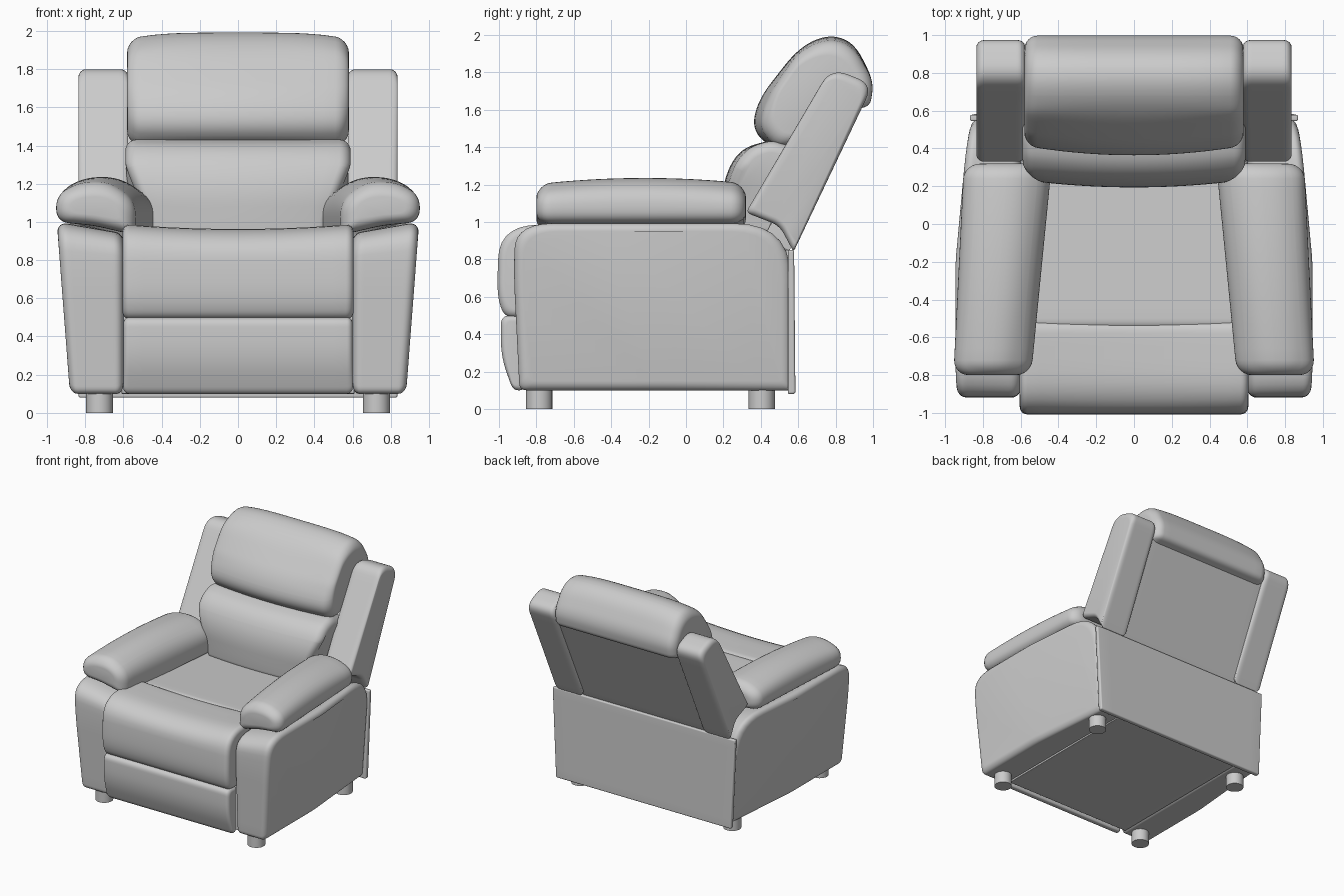
import bpy, bmesh, math
from mathutils import Vector

if "Cube" in bpy.data.objects:
    bpy.data.objects.remove(bpy.data.objects["Cube"])

leather = bpy.data.materials.new("grey leather")
leather.diffuse_color = (0.6, 0.6, 0.6, 1)
leather.use_nodes = True
leather.node_tree.nodes["Principled BSDF"].inputs["Base Color"].default_value = leather.diffuse_color


def rounded(corners):
    """Closed outline from (a, b, radius) corners, straight runs subdivided."""
    out, n = [], len(corners)
    for i in range(n):
        p = Vector(corners[i][:2])
        prev, nxt = Vector(corners[i - 1][:2]), Vector(corners[(i + 1) % n][:2])
        r = corners[i][2]
        ra, rb = min(r, (prev - p).length * 0.49), min(r, (nxt - p).length * 0.49)
        a, b = p + (prev - p).normalized() * ra, p + (nxt - p).normalized() * rb
        for k in range(8):
            t = k / 7
            out.append(a * (1 - t) ** 2 + p * 2 * t * (1 - t) + b * t * t)
    dense = []
    for i, p in enumerate(out):
        q = out[(i + 1) % len(out)]
        m = max(1, int((q - p).length / 0.06))
        dense += [p.lerp(q, k / m) for k in range(m)]
    return dense


def cushion(name, corners, lo, hi, r, axis="x", shape=None, side=1):
    """Extrude an outline from lo to hi with rounded ends, then reshape it."""
    pts = rounded(corners)
    mn = Vector((min(p.x for p in pts), min(p.y for p in pts)))
    mx = Vector((max(p.x for p in pts), max(p.y for p in pts)))
    c, h = (mn + mx) / 2, (mx - mn) / 2
    arc = [(r * (1 - math.sin(t)), r * (1 - math.cos(t)))
           for t in (math.pi / 2 * (1 - k / 6) for k in range(7))]
    arc = [(r - r * math.cos(math.pi / 2 * k / 6), r - r * math.sin(math.pi / 2 * k / 6))
           for k in range(7)]
    secs = [(lo + d, ins) for d, ins in arc]
    secs += [(lo + r + (hi - lo - 2 * r) * k / 16, 0) for k in range(1, 16)]
    secs += [(hi - d, ins) for d, ins in reversed(arc)]
    bm = bmesh.new()
    rings = []
    for s, ins in secs:
        ring = []
        for p in pts:
            a = c.x + (p.x - c.x) * (1 - ins / h.x)
            b = c.y + (p.y - c.y) * (1 - ins / h.y)
            co = (s, a, b) if axis == "x" else (a, s, b)
            if shape:
                co = shape(*co)
            ring.append(bm.verts.new((co[0] * side, co[1], co[2])))
        rings.append(ring)
    n = len(pts)
    for A, B in zip(rings, rings[1:]):
        for i in range(n):
            j = (i + 1) % n
            bm.faces.new((A[i], A[j], B[j], B[i]))
    bm.faces.new(rings[0])
    bm.faces.new(rings[-1])
    bmesh.ops.remove_doubles(bm, verts=bm.verts, dist=1e-5)
    bmesh.ops.recalc_face_normals(bm, faces=bm.faces)
    me = bpy.data.meshes.new(name)
    bm.to_mesh(me)
    bm.free()
    ob = bpy.data.objects.new(name, me)
    bpy.context.collection.objects.link(ob)
    finish(ob)


def finish(ob):
    ob.data.materials.append(leather)
    bpy.ops.object.select_all(action="DESELECT")
    ob.select_set(True)
    bpy.context.view_layer.objects.active = ob
    bpy.ops.object.shade_smooth_by_angle(angle=math.radians(40))


def clamp(v):
    return max(0.0, min(1.0, v))


# Arm panels taper downward and towards the rear
def arm_shape(x, y, z):
    t = (x - 0.6) / 0.345
    x -= t * (0.065 * clamp(1 - (z - 0.1) / 0.85) + 0.07 * clamp((y + 0.2) / 0.76))
    return x, y, z - 0.06 * (1 - t) * clamp((z - 0.7) / 0.3)


# Arm pads lean inward and widen towards the rear
def pad_shape(u, y, z):
    t = (y + 0.78) / 1.03
    return (0.755 - 0.075 * t + u * (1 + 0.12 * t), y,
            z - 0.03 * ((y + 0.22) / 0.55) ** 2 * clamp((z - 1.05) / 0.15))


for s, label in ((1, "right"), (-1, "left")):
    cushion(label + "_arm_panel",
            [(-0.89, 0.1, .04), (-0.92, 0.7, .1), (-0.915, 1.0, .2),
             (0.56, 1.0, .3), (0.56, 0.1, .02)],
            0.6, 0.945, 0.05, shape=arm_shape, side=s)
    cushion(label + "_arm_pad",
            [(-.21, 0.93, .04), (-.215, 1.12, .1), (-.09, 1.235, .1), (.08, 1.235, .1),
             (.2, 1.16, .08), (.2, 1.0, .07), (0, 0.98, .05)],
            -0.8, 0.32, 0.08, axis="y", shape=pad_shape, side=s)
    # Back wings
    cushion(label + "_back_wing",
            [(0.575, 0.84, .02), (1.0, 1.735, .09), (0.775, 1.825, .1),
             (0.32, 1.05, .03), (0.5, 0.98, .05)],
            0.575, 0.835, 0.04, side=s)
    # Feet
    for y, pos in ((-0.785, "front"), (0.405, "rear")):
        bpy.ops.mesh.primitive_cylinder_add(vertices=32, radius=0.07, depth=0.14,
                                            location=(s * 0.725, y, 0.07))
        foot = bpy.context.object
        foot.name = f"{label}_{pos}_foot"
        finish(foot)

# Base and rear cover
cushion("base", [(-0.84, 0.1, .01), (-0.84, 0.85, .02), (0.56, 0.85, .02), (0.56, 0.1, .01)],
        -0.61, 0.61, 0.005)
cushion("rear_cover", [(0.545, 0.08, .01), (0.545, 0.85, .01), (0.578, 0.85, .01), (0.585, 0.08, .015)],
        -0.87, 0.87, 0.012,
        shape=lambda x, y, z: (x * (0.96 + 0.04 * clamp((z - 0.1) / 0.75)), y, z))

# Seat, front roll and footrest
cushion("seat", [(-0.56, 0.7, .02), (-0.56, 0.96, .06), (0.45, 0.92, .03), (0.45, 0.7, .02)],
        -0.6, 0.6, 0.04)
cushion("seat_front_roll",
        [(-0.97, 0.49, .05), (-1.01, 0.6, .1), (-1.0, 0.99, .22), (-0.51, 0.985, .07), (-0.51, 0.49, .02)],
        -0.605, 0.605, 0.04,
        shape=lambda x, y, z: (x, y, z - 0.025 * (1 - (x / 0.6) ** 2) * clamp((z - 0.8) / 0.15)))
cushion("footrest",
        [(-0.925, 0.1, .04), (-0.99, 0.28, .1), (-0.99, 0.5, .05), (-0.87, 0.5, .01), (-0.87, 0.1, .02)],
        -0.6, 0.6, 0.03)

# Backrest shell, lumbar cushion and head cushion
cushion("backrest_shell",
        [(0.55, 0.84, .01), (0.94, 1.67, .03), (0.80, 1.74, .03), (0.42, 0.92, .02)],
        -0.59, 0.59, 0.01)
cushion("lumbar_cushion",
        [(0.2, 0.9, .05), (0.19, 1.2, .12), (0.28, 1.39, .12), (0.46, 1.44, .06),
         (0.68, 1.36, .03), (0.48, 0.92, .03)],
        -0.59, 0.59, 0.06,
        shape=lambda x, y, z: (x * (1 - 0.2 * clamp((1.3 - z) / 0.3) * clamp((0.5 - y) / 0.25)),
                               y + 0.03 * (x / 0.59) ** 2 * clamp((0.5 - y) / 0.2), z))
cushion("head_cushion",
        [(0.45, 1.395, .08), (0.35, 1.5, .08), (0.39, 1.66, .1), (0.6, 1.93, .12),
         (0.76, 2.005, .1), (0.9, 1.96, .1), (1.005, 1.75, .08), (0.985, 1.62, .04),
         (0.9, 1.6, .02), (0.75, 1.55, .03), (0.6, 1.42, .03)],
        -0.58, 0.58, 0.07,
        shape=lambda x, y, z: (x, y + 0.05 * (x / 0.58) ** 2 * clamp((0.6 - y) / 0.2),
                               z - 0.035 * (x / 0.58) ** 4 * clamp((z - 1.7) / 0.25)))
